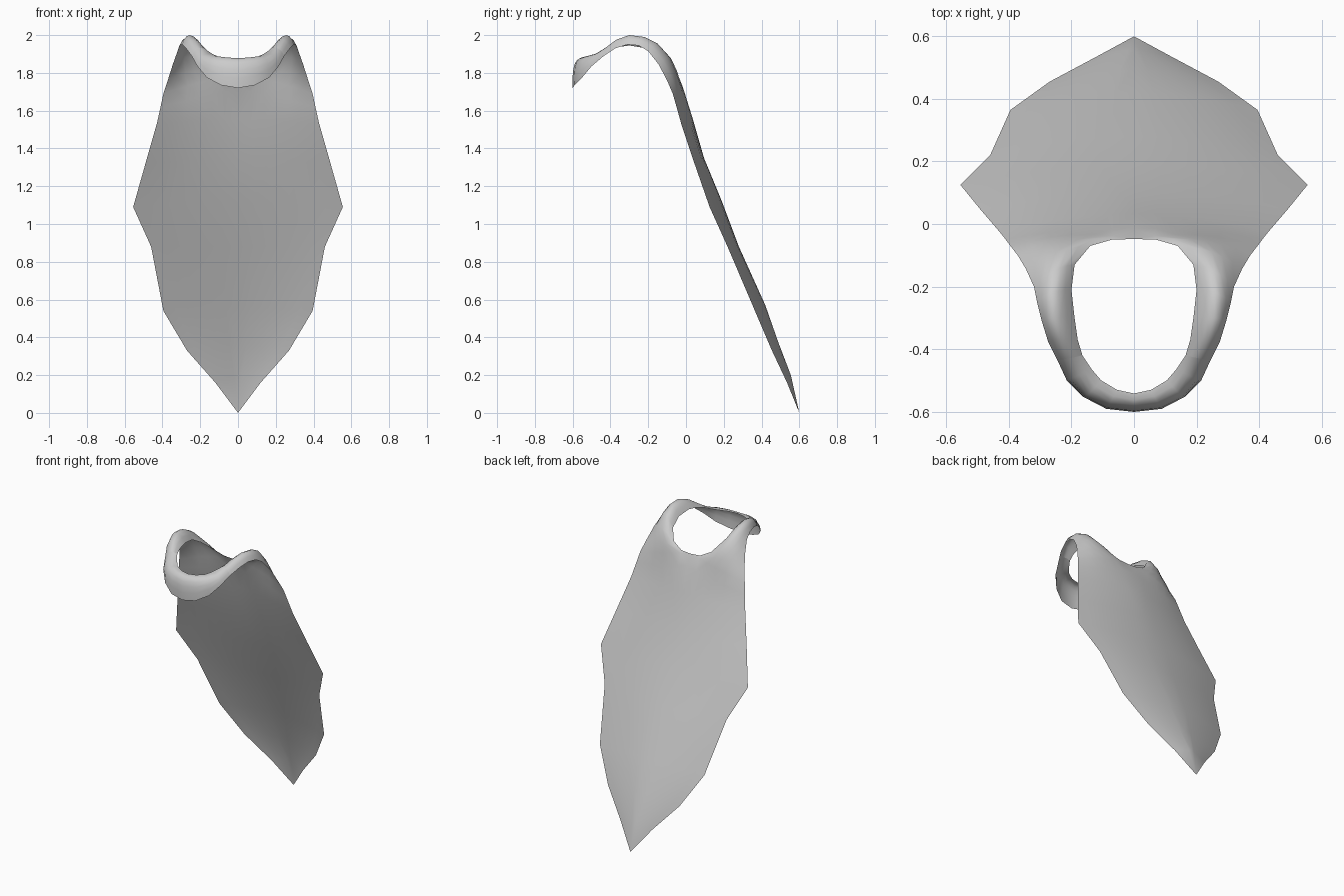
import bpy
import math
from mathutils import Vector

cube = bpy.data.objects.get("Cube")
if cube:
    bpy.data.objects.remove(cube, do_unlink=True)

cloth = bpy.data.materials.new("light grey cloth")
cloth.use_nodes = True
GREY = (0.6, 0.6, 0.6, 1)
cloth.diffuse_color = GREY
bsdf = next(n for n in cloth.node_tree.nodes if n.type == 'BSDF_PRINCIPLED')
bsdf.inputs["Base Color"].default_value = GREY
bsdf.inputs["Roughness"].default_value = 0.8

COLS = 6  # faces across each half


def loft(name, sections):
    """Cloth half lofted through (inner, middle, outer) sections, then mirrored."""
    verts, faces = [], []
    for a, m, b in sections:
        a, m, b = Vector(a), Vector(m), Vector(b)
        for c in range(COLS + 1):
            t = c / COLS
            verts.append(a * (1 - t) * (1 - 2 * t) + m * 4 * t * (1 - t) + b * t * (2 * t - 1))
    w = COLS + 1
    for r in range(len(sections) - 1):
        for c in range(COLS):
            i = r * w + c
            faces.append((i, i + w, i + w + 1, i + 1))
    mesh = bpy.data.meshes.new(name)
    mesh.from_pydata(verts, [], faces)
    mesh.materials.append(cloth)
    obj = bpy.data.objects.new(name, mesh)
    bpy.context.collection.objects.link(obj)
    weld = obj.modifiers.new("weld", 'WELD')
    weld.merge_threshold = 0.0005
    mirror = obj.modifiers.new("mirror", 'MIRROR')
    mirror.use_clip = True
    bpy.ops.object.select_all(action='DESELECT')
    obj.select_set(True)
    bpy.context.view_layer.objects.active = obj
    bpy.ops.object.shade_smooth_by_angle(angle=math.radians(50))
    return obj


# Back panel: centre line and side edge, from the pointed hem up to the neck
back = [
    ((0, 0.60, 0.00), (0, 0.60, 0.00)),
    ((0, 0.555, 0.20), (0.12, 0.535, 0.16)),
    ((0, 0.49, 0.37), (0.27, 0.455, 0.33)),
    ((0, 0.42, 0.57), (0.395, 0.365, 0.54)),
    ((0, 0.28, 0.88), (0.46, 0.22, 0.88)),
    ((0, 0.19, 1.12), (0.555, 0.125, 1.09)),
    ((0, 0.095, 1.35), (0.49, 0.045, 1.32)),
    ((0, 0.035, 1.56), (0.43, -0.025, 1.53)),
    ((0, -0.015, 1.72), (0.41, -0.05, 1.62)),
]
panel = []
for a, b in back:
    mid = (Vector(a) + Vector(b)) / 2
    mid.y += 0.03 * b[0]  # slight outward belly
    panel.append((a, mid, b))

# Shoulder straps: neck edge, crown and outer edge
straps = [
    ((0, -0.048, 1.79), (0.20, -0.035, 1.75), (0.395, -0.07, 1.69)),
    ((0.07, -0.05, 1.795), (0.23, -0.055, 1.81), (0.372, -0.10, 1.76)),
    ((0.14, -0.07, 1.83), (0.25, -0.09, 1.885), (0.345, -0.145, 1.845)),
    ((0.19, -0.13, 1.885), (0.257, -0.15, 1.955), (0.32, -0.20, 1.915)),
    ((0.20, -0.21, 1.93), (0.26, -0.22, 1.99), (0.31, -0.25, 1.945)),
    ((0.19, -0.30, 1.945), (0.255, -0.30, 2.00), (0.295, -0.31, 1.95)),
    ((0.18, -0.37, 1.935), (0.235, -0.37, 1.975), (0.275, -0.375, 1.93)),
    ((0.165, -0.42, 1.92), (0.21, -0.43, 1.93), (0.245, -0.435, 1.89)),
]
loft("cape_with_straps", panel + straps)

# Front collar band joining the straps below the throat
loft("front_collar", [
    straps[-1],
    ((0.135, -0.465, 1.90), (0.19, -0.49, 1.89), (0.215, -0.50, 1.835)),
    ((0.105, -0.50, 1.887), (0.148, -0.545, 1.87), (0.165, -0.55, 1.775)),
    ((0.055, -0.53, 1.88), (0.08, -0.58, 1.855), (0.09, -0.59, 1.735)),
    ((0, -0.542, 1.878), (0, -0.59, 1.845), (0, -0.60, 1.72)),
])
